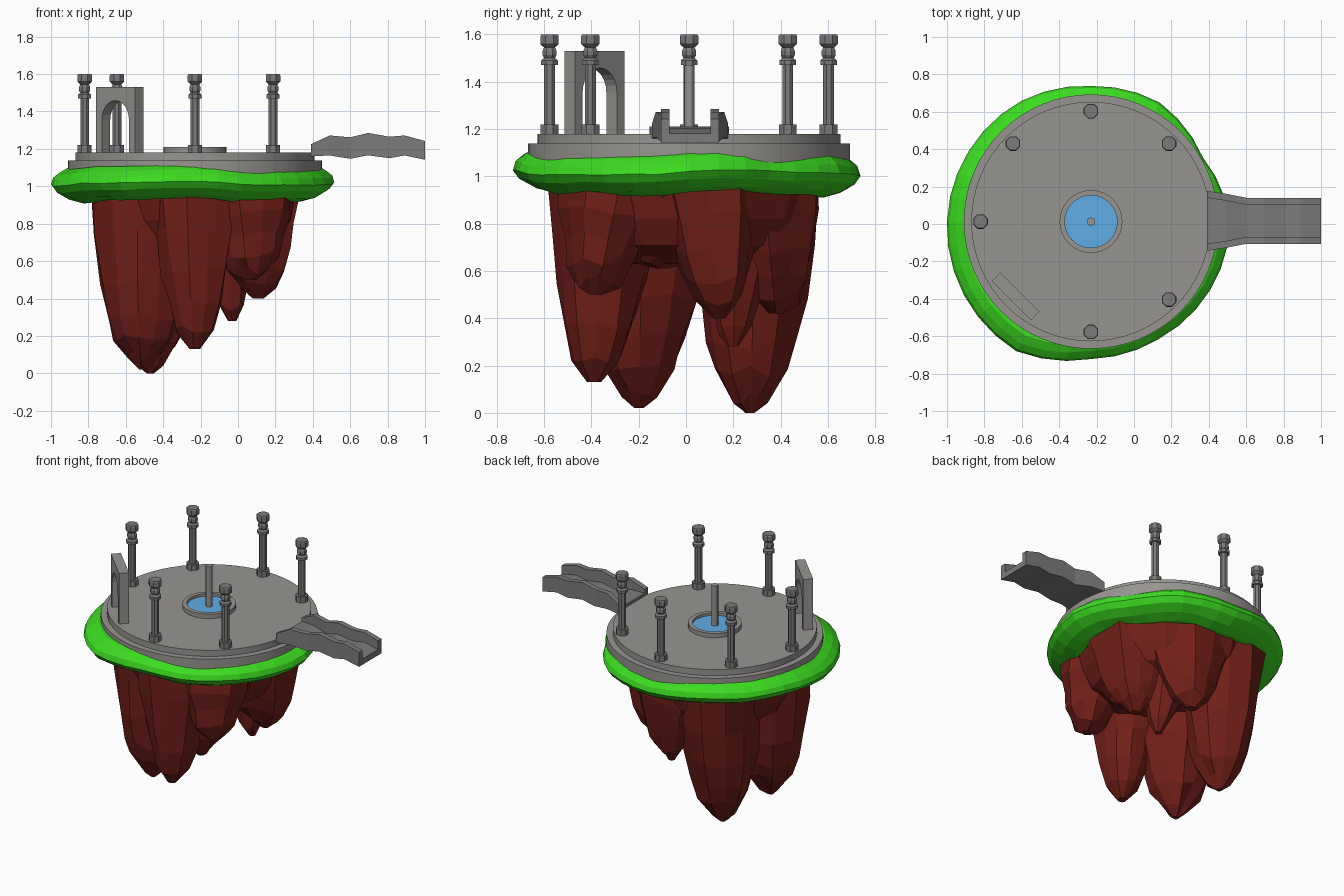
import bpy, bmesh, random
from math import sin, cos, pi, radians
from mathutils import Vector, Matrix

if "Cube" in bpy.data.objects:
    bpy.data.objects.remove(bpy.data.objects["Cube"])

random.seed(4)
CX, CY = -0.23, 0.013          # centre of the round platform
DECK = 1.18                    # height of the paved floor


def material(name, rgb):
    m = bpy.data.materials.new(name)
    m.diffuse_color = (*rgb, 1)
    m.use_nodes = True
    m.node_tree.nodes["Principled BSDF"].inputs["Base Color"].default_value = m.diffuse_color
    return m


GRASS = material("grass_green", (0.045, 0.72, 0.015))
ROCK = material("rock_red", (0.17, 0.014, 0.01))
WATER = material("water_blue", (0.12, 0.42, 0.8))
PAVING = material("paving_grey", (0.31, 0.30, 0.28))
STONE = material("dark_stone", (0.2, 0.2, 0.2))


def loft(name, rings, mat=None, closed=False, smooth=False):
    """Skin a list of equal-length point rings; cap the ends or close the loop."""
    bm = bmesh.new()
    vs = [[bm.verts.new(p) for p in r] for r in rings]
    n = len(vs[0])
    pairs = list(zip(vs, vs[1:])) + ([(vs[-1], vs[0])] if closed else [])
    for a, b in pairs:
        for i in range(n):
            j = (i + 1) % n
            bm.faces.new((a[i], a[j], b[j], b[i]))
    if not closed:
        bm.faces.new(vs[0])
        bm.faces.new(vs[-1])
    bmesh.ops.recalc_face_normals(bm, faces=bm.faces)
    me = bpy.data.meshes.new(name)
    bm.to_mesh(me)
    bm.free()
    ob = bpy.data.objects.new(name, me)
    bpy.context.collection.objects.link(ob)
    if mat:
        me.materials.append(mat)
    if smooth:
        bpy.ops.object.select_all(action='DESELECT')
        ob.select_set(True)
        bpy.context.view_layer.objects.active = ob
        bpy.ops.object.shade_smooth_by_angle(angle=radians(30))
    return ob


def lathe(name, x, y, profile, sides, mat=None, closed=False, smooth=False, turn=0.0):
    rings = [[(x + r * cos(2 * pi * i / sides + turn), y + r * sin(2 * pi * i / sides + turn), z)
              for i in range(sides)] for r, z in profile]
    return loft(name, rings, mat, closed, smooth)


# Two-step round platform
lathe("platform", CX, CY, [(0.68, 1.04), (0.68, 1.138), (0.64, 1.138), (0.64, DECK)], 64, PAVING, smooth=True)

# Grass rim: uneven outline sampled every 30 degrees
OUTLINE = [0.745, 0.69, 0.735, 0.725, 0.745, 0.755, 0.77, 0.785, 0.80, 0.735, 0.725, 0.735]


def rim_radius(a):
    t = (a / (pi / 6)) % 12
    i = int(t)
    return OUTLINE[i] * (1 - t + i) + OUTLINE[(i + 1) % 12] * (t - i)


N = 36
grass_rings = []
for s, z in [(0.45, 0.955), (0.78, 0.925), (0.88, 0.945), (0.965, 0.98), (1.0, 1.015),
             (0.985, 1.05), (0.94, 1.08), (0.88, 1.105), (0.5, 1.10)]:
    ring = []
    for i in range(N):
        a = 2 * pi * i / N
        r = rim_radius(a) * s
        dz = 0.011 * sin(3 * a + 0.6) + 0.005 * sin(7 * a) + random.uniform(-0.003, 0.003)
        ring.append((CX + r * cos(a), CY + r * sin(a), z + dz))
    grass_rings.append(ring)
loft("grass_rim", grass_rings, GRASS)

# Hanging rock: a shallow core and tapering spurs
SPUR = [(0, 1), (0.25, 0.93), (0.5, 0.82), (0.7, 0.69), (0.82, 0.55), (0.93, 0.28), (1, 0.07)]
CONE = [(0, 1), (0.25, 0.90), (0.5, 0.75), (0.7, 0.62), (0.88, 0.42), (1, 0.12)]


def spur(name, top, size, tip, profile=SPUR, sides=11):
    tip = Vector(tip)
    top = Vector((*top, 0.97))
    bumps = [random.uniform(0.88, 1.06) for _ in range(sides)]
    rings = []
    for t, s in profile:
        c = top.lerp(tip, t)
        ring = []
        for i in range(sides):
            a = 2 * pi * i / sides
            k = s * (bumps[i] + random.uniform(-0.06, 0.06))
            dz = random.uniform(-0.03, 0.03) if 0 < t < 1 else 0
            ring.append((c.x + size[0] * k * cos(a), c.y + size[1] * k * sin(a), max(c.z + dz, 0)))
        rings.append(ring)
    loft(name, rings, ROCK)


spur("rock_spur_back_left", (-0.46, 0.30), (0.29, 0.26), (-0.47, 0.27, 0.0))
spur("rock_spur_left", (-0.50, -0.18), (0.28, 0.29), (-0.51, -0.20, 0.02))
spur("rock_spur_front", (-0.24, -0.34), (0.25, 0.25), (-0.23, -0.39, 0.13), CONE)
spur("rock_spur_right", (0.09, 0.09), (0.26, 0.25), (0.11, 0.14, 0.4), CONE)
spur("rock_spur_front_right", (0.04, -0.28), (0.25, 0.25), (0.07, -0.38, 0.5), CONE)
spur("rock_spur_between", (0.08, -0.10), (0.24, 0.22), (-0.02, -0.10, 0.61), CONE)
spur("rock_spur_small", (-0.12, 0.22), (0.18, 0.18), (-0.03, 0.20, 0.28), CONE, 8)
spur("rock_spur_back", (-0.15, 0.33), (0.30, 0.26), (-0.15, 0.38, 0.42), CONE)
lathe("rock_core", CX, CY, [(0.56, 0.98), (0.52, 0.82), (0.46, 0.71), (0.3, 0.63)], 14, ROCK)

# Columns around the edge; the free places hold the gate and the bridge
COLUMN = [(0.025, 1.20), (0.025, 1.47), (0.038, 1.47), (0.038, 1.49), (0.025, 1.50), (0.032, 1.512),
          (0.032, 1.53), (0.025, 1.545), (0.032, 1.55), (0.042, 1.56), (0.042, 1.593), (0.038, 1.6)]
for k in (1, 2, 3, 4, 6, 7):
    a = k * pi / 4
    x, y = CX + 0.59 * cos(a), CY + 0.59 * sin(a)
    lathe(f"column_{k}", x, y, COLUMN, 8, STONE, turn=pi / 8)
    lathe(f"column_base_{k}", x, y, [(0.041, DECK - 0.01), (0.041, 1.22)], 8, STONE, turn=pi / 8)

# Fountain: stone ring, water and centre post
lathe("fountain_ring", CX, CY, [(0.168, 1.17), (0.168, 1.21), (0.14, 1.21), (0.14, 1.17)], 32, PAVING,
      closed=True, smooth=True)
lathe("fountain_water", CX, CY, [(0.141, 1.175), (0.141, 1.192)], 32, WATER)
lathe("fountain_post", CX, CY, [(0.022, 1.18), (0.022, 1.47)], 12, PAVING, smooth=True)

# Gate: flat slab with a round-headed opening, set diagonally
gate = [(-0.148, 0), (-0.148, 0.35), (0.148, 0.35), (0.148, 0), (0.103, 0)]
gate += [(0.103 * cos(pi * i / 12), 0.175 + 0.103 * sin(pi * i / 12)) for i in range(13)]
gate += [(-0.103, 0)]
place = Matrix.Translation((-0.633, -0.387, DECK)) @ Matrix.Rotation(-pi / 4, 4, 'Z')
loft("gate", [[place @ Vector((u, d, w)) for u, w in gate] for d in (-0.032, 0.032)], PAVING)

# Bridge: wavy channel; each station is x, half width, underside z, wall top z
STATIONS = [(0.39, 0.16, 1.16, 1.225), (0.49, 0.145, 1.165, 1.272), (0.60, 0.123, 1.147, 1.262),
            (0.695, 0.123, 1.166, 1.285), (0.81, 0.123, 1.15, 1.265), (0.89, 0.123, 1.165, 1.272),
            (1.0, 0.123, 1.142, 1.242)]
bridge = []
for x, w, lo, hi in STATIONS:
    v, floor = w - 0.037, lo + 0.04
    bridge.append([(x, 0.017 + y, z) for y, z in
                   [(-w, lo), (w, lo), (w, hi), (v, hi), (v, floor), (-v, floor), (-v, hi), (-w, hi)]])
loft("bridge", bridge, STONE)
